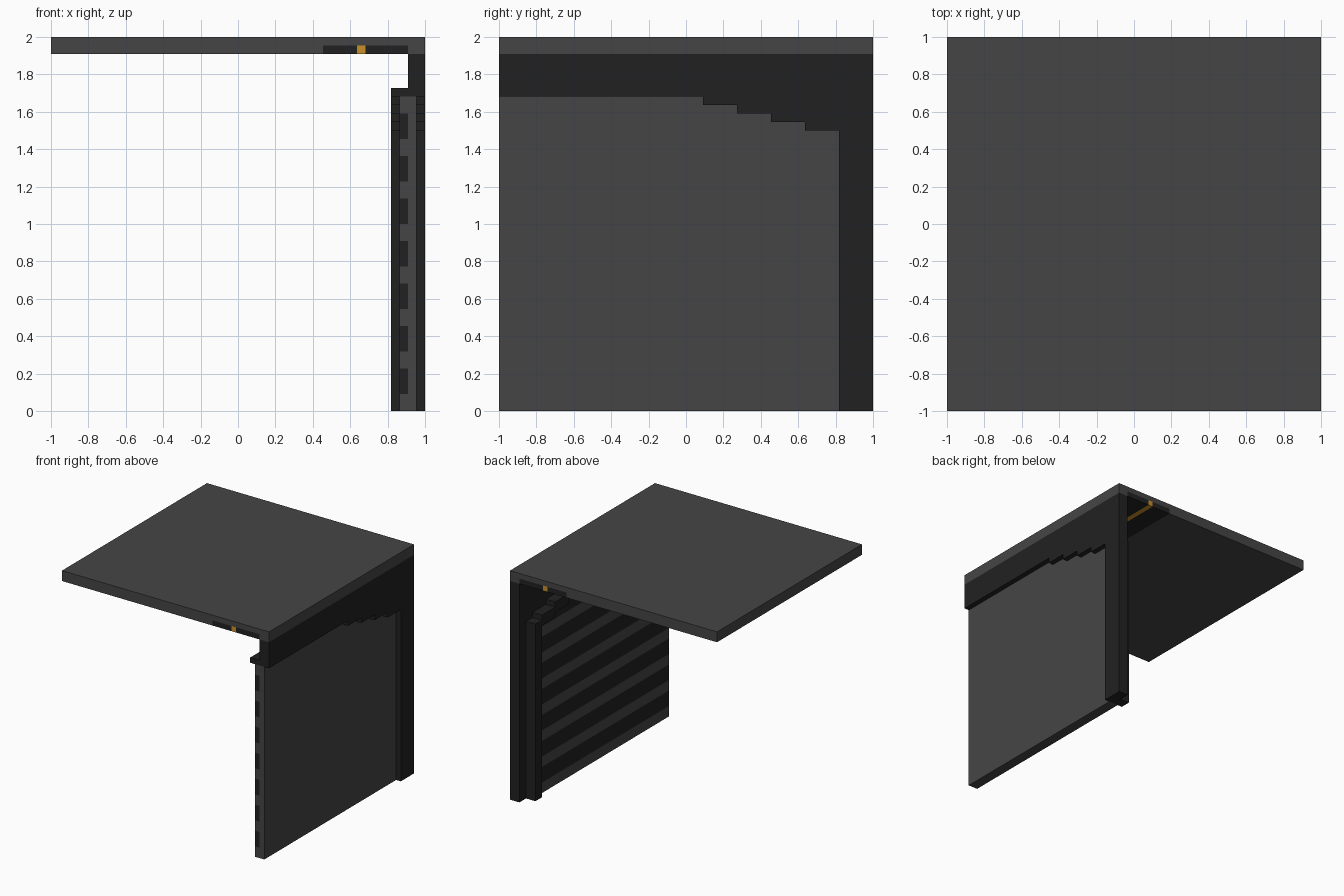
import bpy, bmesh

if "Cube" in bpy.data.objects:
    bpy.data.objects.remove(bpy.data.objects["Cube"])

V = 2 / 44  # one grid unit of the blocky design


def material(name, rgb):
    m = bpy.data.materials.new(name)
    m.diffuse_color = (*rgb, 1)
    m.use_nodes = True
    m.node_tree.nodes["Principled BSDF"].inputs["Base Color"].default_value = m.diffuse_color
    return m


GREY = material("panel grey", (0.060, 0.060, 0.060))
DARK = material("frame charcoal", (0.0155, 0.0155, 0.0155))
AMBER = material("amber light", (0.58, 0.28, 0.02))


def extrude_profile(name, profile, x0, x1, mats, cuts=(), rule=None):
    """Extrude a (y, z) outline from x0 to x1, cut it, then colour faces by rule."""
    bm = bmesh.new()
    face = bm.faces.new([bm.verts.new((x0, y, z)) for y, z in profile])
    new = bmesh.ops.extrude_face_region(bm, geom=[face])["geom"]
    verts = [g for g in new if isinstance(g, bmesh.types.BMVert)]
    bmesh.ops.translate(bm, verts=verts, vec=(x1 - x0, 0, 0))
    for axis, pos in cuts:
        co, no = [0, 0, 0], [0, 0, 0]
        co[axis], no[axis] = pos, 1
        bmesh.ops.bisect_plane(bm, geom=bm.verts[:] + bm.edges[:] + bm.faces[:],
                               plane_co=co, plane_no=no, dist=1e-5)
    bmesh.ops.recalc_face_normals(bm, faces=bm.faces[:])
    if rule:
        for f in bm.faces:
            f.material_index = rule(f.calc_center_bounds())
    me = bpy.data.meshes.new(name)
    bm.to_mesh(me)
    bm.free()
    for m in mats:
        me.materials.append(m)
    ob = bpy.data.objects.new(name, me)
    bpy.context.collection.objects.link(ob)
    return ob


# Stepped underside of the arch: each step is 4 units long and 1 unit high
arch = [(-1, 37 * V)]
for i in range(5):
    y = (2 + 4 * i) * V
    arch += [(y, (37 - i) * V), (y, (36 - i) * V)]
arch[-1] = (18 * V, 33 * V)
arch_edge = arch[:-1]
inner = 18 * V

# Roof slab with a dark channel and amber light strip flush in the underside
LOW = 42 * V


def roof_rule(c):
    if c.z > LOW + V or not 10 * V < c.x < 20 * V:
        return 0
    return 2 if 14 * V < c.x < 15 * V else 1


extrude_profile("roof", [(-1, LOW), (1, LOW), (1, 2), (-1, 2)], -1, 1,
                [GREY, DARK, AMBER],
                [(0, k * V) for k in (10, 14, 15, 20)] + [(2, LOW + V)], roof_rule)

# Wall panel, top follows the arch, dark stripes on its inner half
bands = [(2 + 5 * k, 5 + 5 * k) for k in range(7)]


def wall_rule(c):
    return int(c.x < 20 * V - 1e-4 and any(a * V < c.z < b * V for a, b in bands))


extrude_profile("wall_panel",
                [(-1, 0), (inner, 0)] + arch_edge[::-1],
                19 * V, 21 * V, [GREY, DARK],
                [(0, 20 * V)] + [(2, z * V) for b in bands for z in b], wall_rule)

# Outer frame: rear pillar and top beam in one piece
extrude_profile("outer_frame",
                arch_edge + [(inner, 0), (1, 0), (1, LOW), (-1, LOW)],
                20 * V, 1, [DARK])

# Inner flange: thin stepped ledge along the beam and down the pillar
top = [(20 * V, 34 * V), (18 * V, 34 * V), (18 * V, 35 * V)]
for i in range(3):
    y = (14 - 4 * i) * V
    top += [(y, (35 + i) * V), (y, (36 + i) * V)]
top += [(-1, 38 * V)]
extrude_profile("inner_flange",
                arch_edge + [(inner, 0), (20 * V, 0)] + top,
                18 * V, 20 * V, [DARK])
